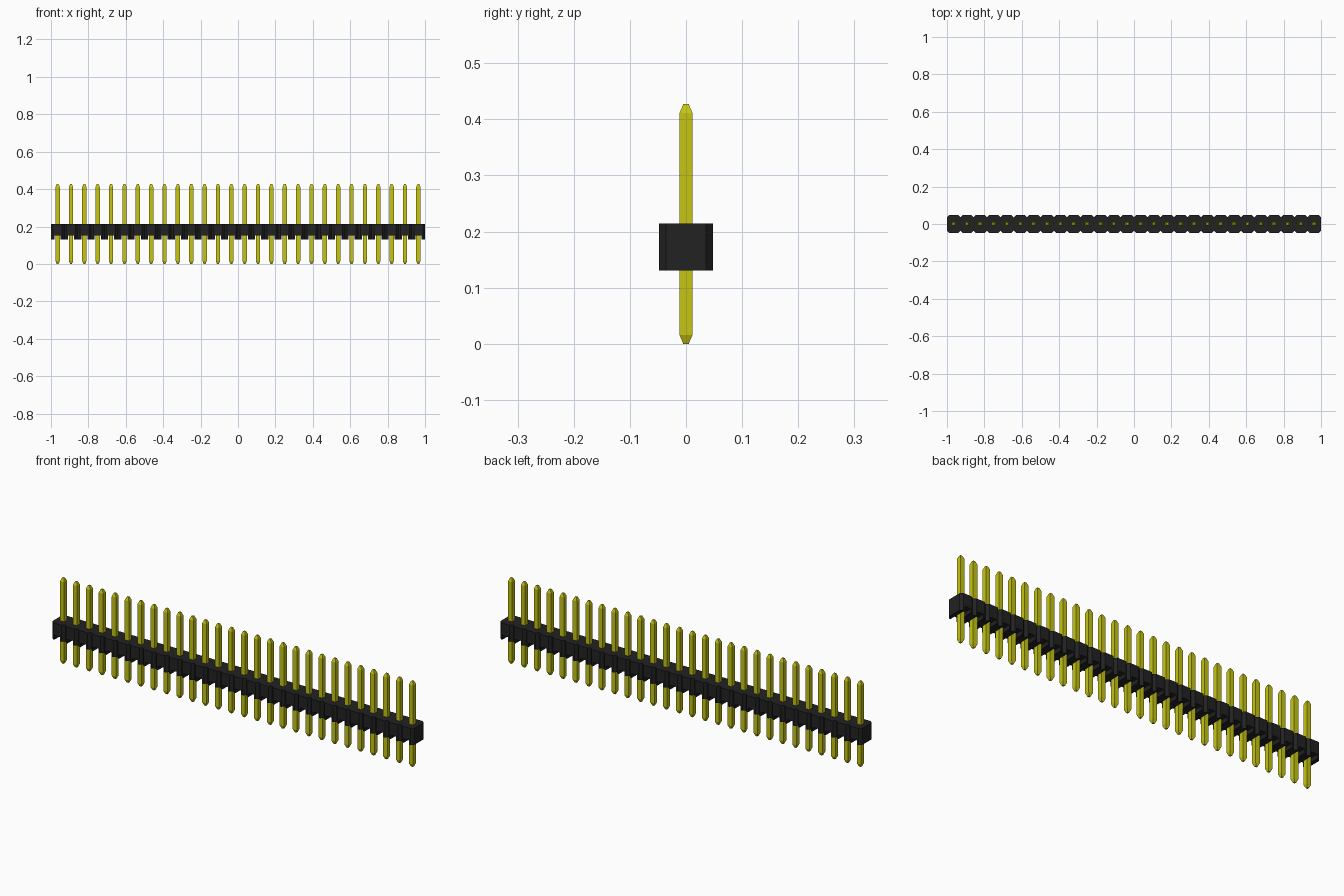
import bpy
import bmesh

cube = bpy.data.objects.get("Cube")
if cube:
    bpy.data.objects.remove(cube, do_unlink=True)

COUNT = 28
PITCH = 2.0 / COUNT
DEPTH = 0.048            # half depth of the housing
CHAMFER = 0.012          # corner cut between neighbouring segments
SLOT = 0.0165            # half width of the slot under each pin
Z_LOW, Z_SLOT, Z_TOP = 0.131, 0.152, 0.214
PIN = 0.0115             # half width of a pin
PIN_TIP = 0.005
PIN_TOP = 0.427


def material(name, rgb):
    mat = bpy.data.materials.new(name)
    mat.use_nodes = True
    color = (*rgb, 1.0)
    mat.diffuse_color = color
    mat.node_tree.nodes["Principled BSDF"].inputs["Base Color"].default_value = color
    return mat


def finish(bm, name, mat):
    bmesh.ops.remove_doubles(bm, verts=bm.verts, dist=1e-5)
    bmesh.ops.recalc_face_normals(bm, faces=bm.faces)
    mesh = bpy.data.meshes.new(name)
    bm.to_mesh(mesh)
    bm.free()
    mesh.materials.append(mat)
    obj = bpy.data.objects.new(name, mesh)
    bpy.context.collection.objects.link(obj)
    return obj


black = material("black plastic", (0.016, 0.016, 0.016))
gold = material("yellow metal", (0.56, 0.56, 0.007))
centres = [-1 + PITCH * (i + 0.5) for i in range(COUNT)]

# Housing: chamfered segments in a row, each with a slot across its underside
bm = bmesh.new()


def quad(*points):
    bm.faces.new([bm.verts.new(p) for p in points])


def wall(x, d, z0, z1):
    quad((x, -d, z0), (x, d, z0), (x, d, z1), (x, -d, z1))


half = PITCH / 2
stations = [(-half, DEPTH - CHAMFER), (-half + CHAMFER, DEPTH), (-SLOT, DEPTH),
            (SLOT, DEPTH), (half - CHAMFER, DEPTH), (half, DEPTH - CHAMFER)]
for cx in centres:
    for i, ((x0, d0), (x1, d1)) in enumerate(zip(stations, stations[1:])):
        x0, x1 = cx + x0, cx + x1
        z_bottom = Z_SLOT if i == 2 else Z_LOW
        for z in (z_bottom, Z_TOP):
            quad((x0, -d0, z), (x1, -d1, z), (x1, d1, z), (x0, d0, z))
        for s in (-1, 1):
            levels = [z_bottom, Z_TOP] if i == 2 else [Z_LOW, Z_SLOT, Z_TOP]
            for za, zb in zip(levels, levels[1:]):
                quad((x0, s * d0, za), (x1, s * d1, za),
                     (x1, s * d1, zb), (x0, s * d0, zb))
    for x in (cx - SLOT, cx + SLOT):
        wall(x, DEPTH, Z_LOW, Z_SLOT)
for x in (-1, 1):
    wall(x, DEPTH - CHAMFER, Z_LOW, Z_SLOT)
    wall(x, DEPTH - CHAMFER, Z_SLOT, Z_TOP)
finish(bm, "housing", black)

# Pins: square rods with tapered ends
rings = [(0.0, PIN_TIP), (0.016, PIN), (PIN_TOP - 0.016, PIN), (PIN_TOP, PIN_TIP)]
for n, cx in enumerate(centres):
    bm = bmesh.new()
    loops = [[bm.verts.new((cx + sx * r, sy * r, z))
              for sx, sy in ((-1, -1), (1, -1), (1, 1), (-1, 1))] for z, r in rings]
    for a, b in zip(loops, loops[1:]):
        for k in range(4):
            bm.faces.new((a[k], a[(k + 1) % 4], b[(k + 1) % 4], b[k]))
    bm.faces.new(loops[0])
    bm.faces.new(loops[-1])
    finish(bm, f"pin_{n + 1}", gold)
